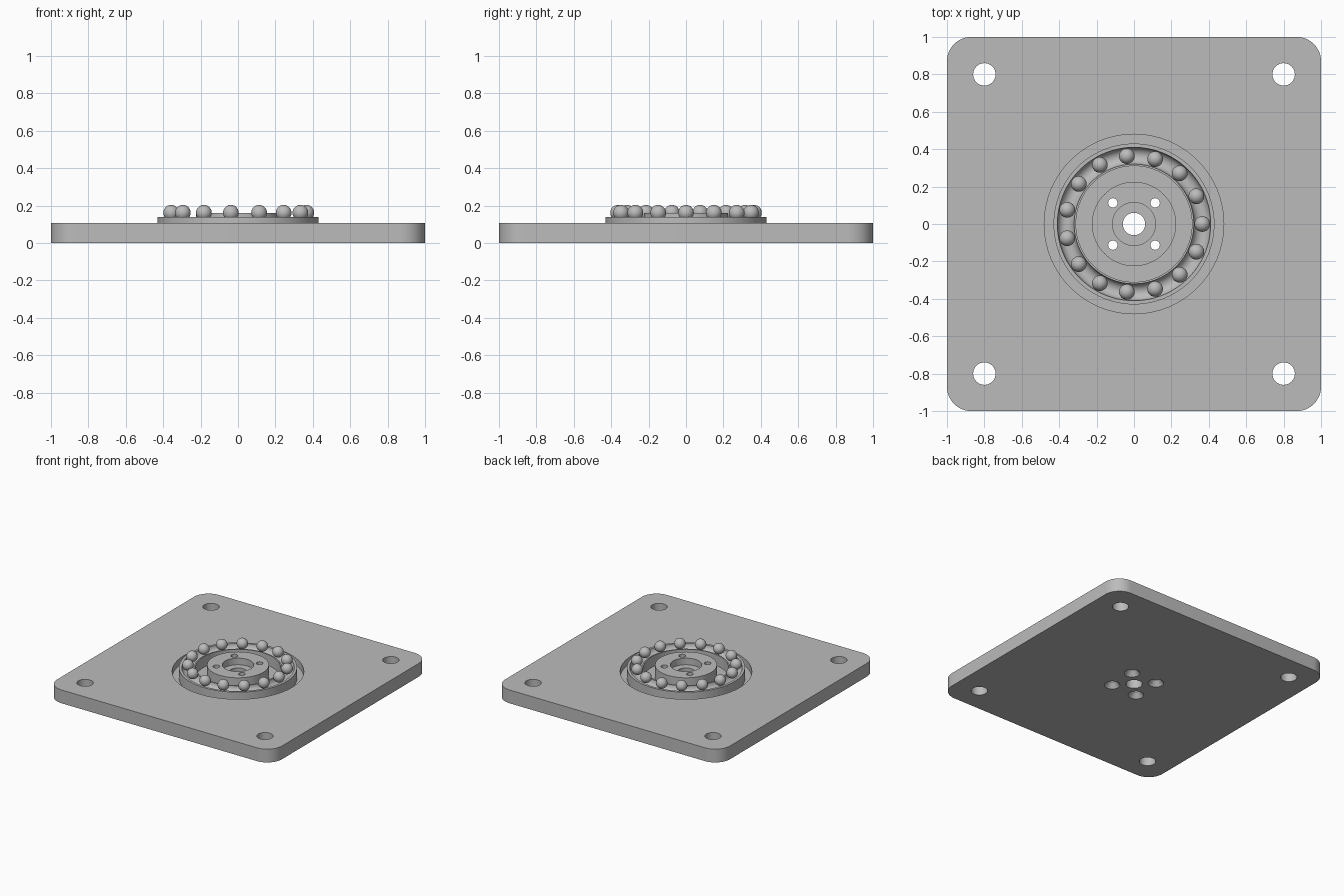
import bpy, bmesh, math
from mathutils import Matrix, Vector

if "Cube" in bpy.data.objects:
    bpy.data.objects.remove(bpy.data.objects["Cube"])

GREY = (0.5, 0.5, 0.5, 1)
metal = bpy.data.materials.new("grey metal")
metal.use_nodes = True
metal.diffuse_color = GREY
metal.node_tree.nodes["Principled BSDF"].inputs["Base Color"].default_value = GREY

TOP, FLOOR = 0.107, 0.053
HUB_TOP, RING_TOP = 0.16, 0.14
TRACK = 0.365


def lathe(bm, profile, centre=(0, 0), steps=64):
    """Revolve a closed (radius, z) outline about a vertical axis."""
    part = bmesh.new()
    verts = [part.verts.new((r, 0, z)) for r, z in profile]
    edges = [part.edges.new((v, verts[i - 1])) for i, v in enumerate(verts)]
    bmesh.ops.spin(part, geom=verts + edges, axis=(0, 0, 1), cent=(0, 0, 0),
                   angle=math.tau, steps=steps, use_duplicate=False)
    bmesh.ops.remove_doubles(part, verts=part.verts, dist=1e-5)
    bmesh.ops.dissolve_degenerate(part, edges=part.edges, dist=1e-6)
    bmesh.ops.recalc_face_normals(part, faces=part.faces)
    bmesh.ops.translate(part, verts=part.verts, vec=(*centre, 0))
    temp = bpy.data.meshes.new("temp")
    part.to_mesh(temp)
    part.free()
    bm.from_mesh(temp)
    bpy.data.meshes.remove(temp)


def make(name, bm):
    mesh = bpy.data.meshes.new(name)
    bm.to_mesh(mesh)
    bm.free()
    mesh.materials.append(metal)
    obj = bpy.data.objects.new(name, mesh)
    bpy.context.collection.objects.link(obj)
    return obj


def activate(obj):
    bpy.ops.object.select_all(action='DESELECT')
    obj.select_set(True)
    bpy.context.view_layer.objects.active = obj


def cut(obj, cutter):
    activate(obj)
    mod = obj.modifiers.new("cut", 'BOOLEAN')
    mod.operation, mod.solver, mod.object = 'DIFFERENCE', 'EXACT', cutter
    bpy.ops.object.modifier_apply(modifier=mod.name)


def smooth(obj):
    activate(obj)
    bpy.ops.object.shade_smooth_by_angle(angle=math.radians(35))


def corners(d):
    return [(x, y) for x in (-d, d) for y in (-d, d)]


# Base plate with rounded corners
bm = bmesh.new()
bmesh.ops.create_cube(bm, size=1, matrix=Matrix.Translation((0, 0, TOP / 2))
                      @ Matrix.Diagonal((2, 2, TOP, 1)))
upright = [e for e in bm.edges
           if abs(e.verts[0].co.z - e.verts[1].co.z) > TOP / 2]
bmesh.ops.bevel(bm, geom=upright, offset=0.13, segments=12, profile=0.5,
                affect='EDGES')
plate = make("base_plate", bm)

# Round recess around the bearing
bm = bmesh.new()
lathe(bm, [(0, FLOOR), (0.48, FLOOR), (0.48, 0.3), (0, 0.3)])
recess_cutter = make("recess_cutter", bm)

# Corner bolt holes, countersunk screw holes and the stepped centre bore
bm = bmesh.new()
for p in corners(0.8):
    lathe(bm, [(0, -0.1), (0.06, -0.1), (0.06, 0.3), (0, 0.3)], p, 32)
for p in corners(0.113):
    lathe(bm, [(0, -0.01), (0.065, -0.01), (0.025, 0.04), (0.025, 0.3),
               (0, 0.3)], p, 24)
lathe(bm, [(0, -0.1), (0.06, -0.1), (0.06, TOP), (0.115, TOP),
           (0.115, 0.3), (0, 0.3)], steps=48)
hole_cutter = make("hole_cutter", bm)

# Hub standing in the recess
bm = bmesh.new()
lathe(bm, [(0, FLOOR), (0.225, FLOOR), (0.225, HUB_TOP), (0, HUB_TOP)])
hub = make("centre_hub", bm)

cut(plate, recess_cutter)
cut(plate, hole_cutter)
cut(hub, hole_cutter)
for cutter in (recess_cutter, hole_cutter):
    bpy.data.objects.remove(cutter)

# Bearing race with a half-round groove
GROOVE = 0.045
groove = [(TRACK + GROOVE * math.cos(a), RING_TOP - GROOVE * math.sin(a))
          for a in (math.pi * i / 12 for i in range(13))]
bm = bmesh.new()
lathe(bm, [(0.31, FLOOR), (0.43, FLOOR), (0.43, RING_TOP)] + groove
      + [(0.31, RING_TOP)], steps=96)
race = make("bearing_race", bm)

# Balls spaced around the track
COUNT = 15
bm = bmesh.new()
for i in range(COUNT):
    a = math.tau * i / COUNT
    spot = Vector((TRACK * math.cos(a), TRACK * math.sin(a), 0.162))
    bmesh.ops.create_uvsphere(bm, u_segments=24, v_segments=14, radius=0.042,
                              matrix=Matrix.Translation(spot))
balls = make("bearing_balls", bm)

for obj in (plate, hub, race, balls):
    smooth(obj)
